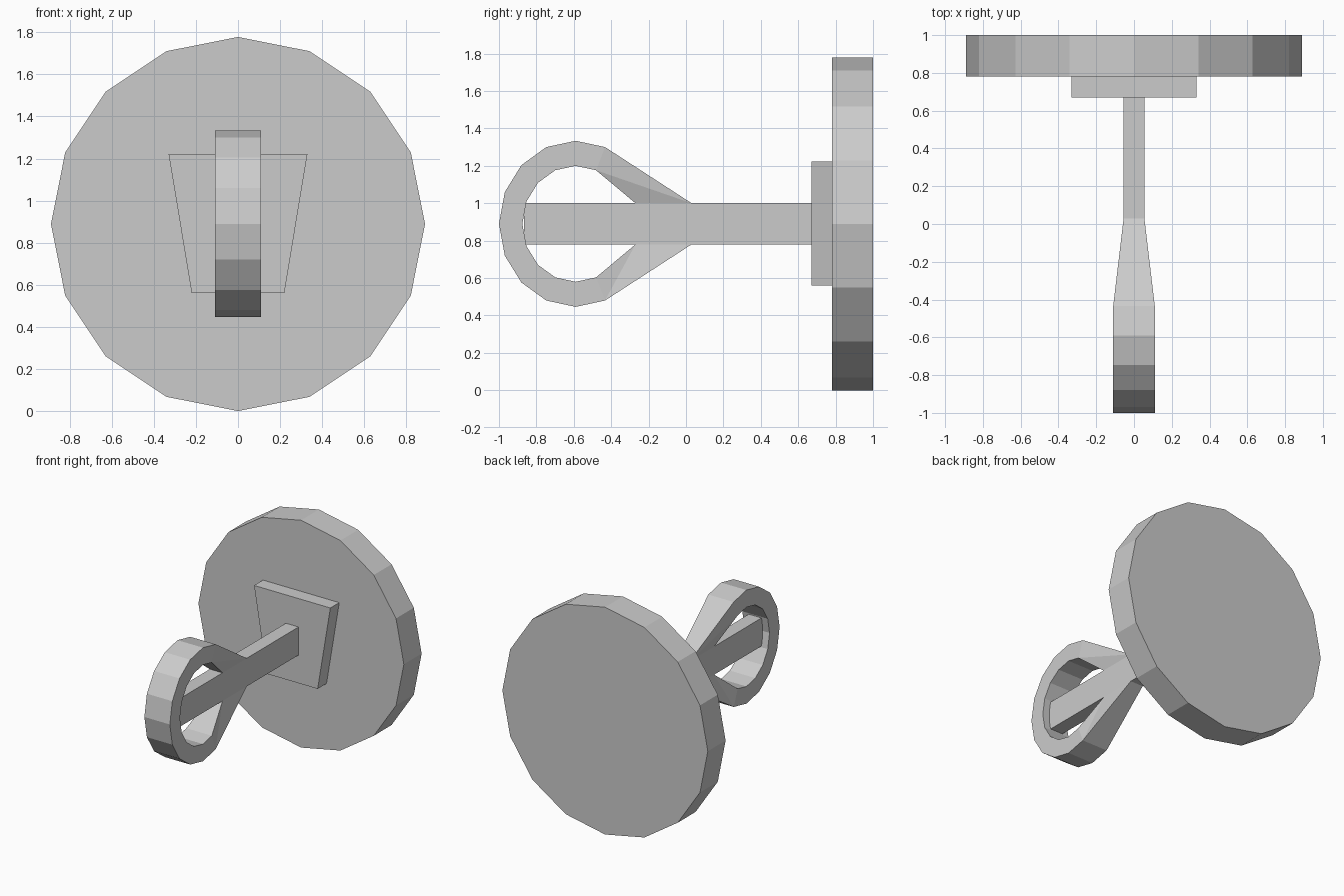
import bpy, bmesh
from math import cos, sin, pi

if "Cube" in bpy.data.objects:
    bpy.data.objects.remove(bpy.data.objects["Cube"])

MID = 0.89   # height of the common axis


def finish(name, bm):
    bmesh.ops.recalc_face_normals(bm, faces=bm.faces)
    mesh = bpy.data.meshes.new(name)
    bm.to_mesh(mesh)
    bm.free()
    obj = bpy.data.objects.new(name, mesh)
    bpy.context.collection.objects.link(obj)
    return obj


def extrude_profile(name, points, y0, y1):
    """Prism from an (x, z) outline running along y."""
    bm = bmesh.new()
    face = bm.faces.new([bm.verts.new((x, y0, z)) for x, z in points])
    ext = bmesh.ops.extrude_face_region(bm, geom=[face])
    verts = [v for v in ext["geom"] if isinstance(v, bmesh.types.BMVert)]
    bmesh.ops.translate(bm, verts=verts, vec=(0, y1 - y0, 0))
    return finish(name, bm)


# Large 16-sided disc at the back
disc = [(0.889 * sin(k * pi / 8), 0.889 + 0.889 * cos(k * pi / 8)) for k in range(16)]
extrude_profile("back_disc", disc, 0.78, 1.0)

# Tapered mounting plate
extrude_profile("mount_plate", [(-0.22, 0.56), (0.22, 0.56), (0.33, 1.222), (-0.33, 1.222)],
                0.67, 0.78)

# Straight shaft through the loop
extrude_profile("shaft", [(-0.055, 0.78), (0.055, 0.78), (0.055, 1.0), (-0.055, 1.0)],
                -0.865, 0.67)

# Loop handle: stations of (outer yz, inner yz, half width), arms tapering into the shaft
CY = -0.59
stations = [((0.03, 1.0), (-0.27, 1.0), 0.055)]
for k in range(3, 14):
    c, s = cos(k * pi / 8), sin(k * pi / 8)
    stations.append(((CY + 0.41 * c, MID + 0.444 * s),
                     (CY + 0.285 * c, MID + 0.31 * s), 0.11))
stations.append(((0.03, 0.78), (-0.27, 0.78), 0.055))

bm = bmesh.new()
rings = []
for outer, inner, w in stations:
    rings.append([bm.verts.new((x, *p)) for x, p in
                  ((-w, outer), (w, outer), (w, inner), (-w, inner))])
for a, b in zip(rings, rings[1:]):
    bm.faces.new((a[0], a[1], b[1], b[0]))          # outside
    bm.faces.new((a[2], a[3], b[3], b[2]))          # inside
    for o, i in ((1, 2), (0, 3)):                   # flanks
        if a is rings[0] or b is rings[-1]:
            bm.faces.new((a[o], a[i], b[i]))
            bm.faces.new((a[o], b[i], b[o]))
        else:
            bm.faces.new((a[o], a[i], b[i], b[o]))
finish("loop_handle", bm)
